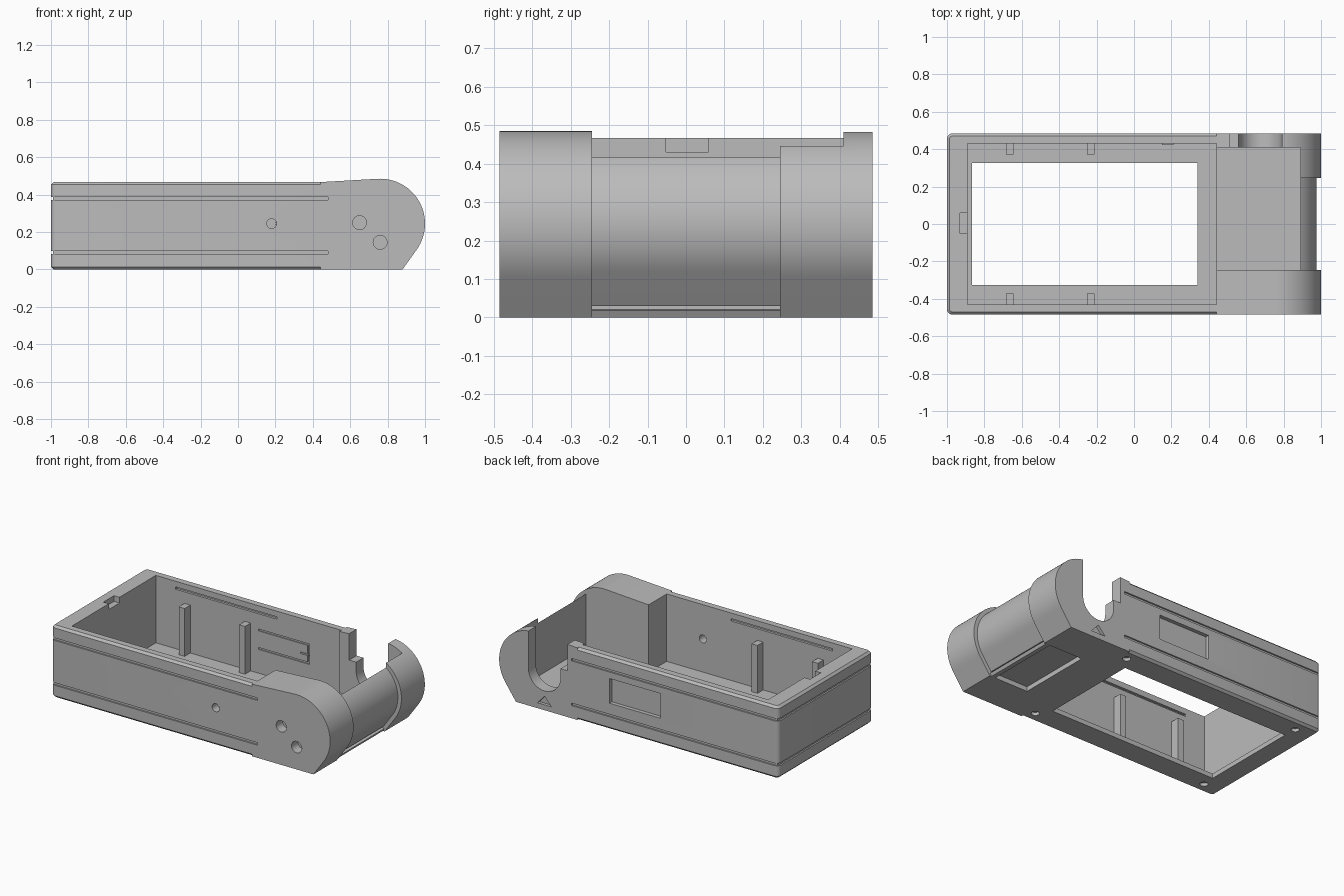
import bpy, bmesh, math
from mathutils import Vector

if "Cube" in bpy.data.objects:
    bpy.data.objects.remove(bpy.data.objects["Cube"])

grey = bpy.data.materials.new("plain_grey")
grey.diffuse_color = (0.5, 0.5, 0.5, 1)
grey.use_nodes = True
grey.node_tree.nodes["Principled BSDF"].inputs["Base Color"].default_value = grey.diffuse_color


def finish(name, bm):
    bmesh.ops.recalc_face_normals(bm, faces=bm.faces)
    me = bpy.data.meshes.new(name)
    bm.to_mesh(me)
    bm.free()
    ob = bpy.data.objects.new(name, me)
    bpy.context.collection.objects.link(ob)
    me.materials.append(grey)
    return ob


def box(name, x0, x1, y0, y1, z0, z1):
    bm = bmesh.new()
    bmesh.ops.create_cube(bm, size=1)
    for v in bm.verts:
        v.co = Vector(((x0, x1)[v.co.x > 0], (y0, y1)[v.co.y > 0], (z0, z1)[v.co.z > 0]))
    return finish(name, bm)


def extrude_y(name, pts, y0, y1):
    """Extrude an (x, z) outline along y."""
    bm = bmesh.new()
    f = bm.faces.new([bm.verts.new((x, y0, z)) for x, z in pts])
    r = bmesh.ops.extrude_face_region(bm, geom=[f])
    for g in r["geom"]:
        if isinstance(g, bmesh.types.BMVert):
            g.co.y = y1
    return finish(name, bm)


def disc(cx, cz, r, n=24):
    return [(cx + r * math.cos(2 * math.pi * i / n), cz + r * math.sin(2 * math.pi * i / n)) for i in range(n)]


def cut(ob, cutters):
    bpy.context.view_layer.objects.active = ob
    for c in cutters:
        m = ob.modifiers.new("cut", 'BOOLEAN')
        m.operation, m.solver, m.object = 'DIFFERENCE', 'EXACT', c
        bpy.ops.object.modifier_apply(modifier=m.name)


def drop(cutters):
    for c in cutters:
        bpy.data.objects.remove(c)


def smooth(ob):
    bpy.ops.object.select_all(action='DESELECT')
    ob.select_set(True)
    bpy.context.view_layer.objects.active = ob
    bpy.ops.object.shade_smooth_by_angle(angle=math.radians(30))


# Open tray with rounded end corners and chamfered rims
tray = box("tray", -1, 0.44, -0.485, 0.485, 0, 0.467)
bm = bmesh.new()
bm.from_mesh(tray.data)
end = [e for e in bm.edges if all(v.co.x < -0.9 for v in e.verts)
       and abs(e.verts[0].co.z - e.verts[1].co.z) > 0.1]
bmesh.ops.bevel(bm, geom=end, offset=0.03, segments=5, affect='EDGES', profile=0.5)
rim = [e for e in bm.edges if abs(e.verts[0].co.z - e.verts[1].co.z) < 1e-4
       and not all(v.co.x > 0.43 for v in e.verts)]
bmesh.ops.bevel(bm, geom=rim, offset=0.014, segments=1, affect='EDGES')
bm.to_mesh(tray.data)
bm.free()

cutters = [
    box("c", -0.89, 0.6, -0.43, 0.43, 0.03, 0.6),            # inner room
    box("c", -0.865, 0.34, -0.325, 0.325, -0.1, 0.1),        # floor opening
    box("c", -0.93, -0.88, -0.052, 0.058, 0.43, 0.6),        # end latch pocket
    box("c", -0.155, 0.21, 0.46, 0.6, 0.17, 0.33),           # side window recess
    extrude_y("c", disc(0.18, 0.245, 0.026), -0.6, -0.4),    # small side hole
]
for s in (-1, 1):                                            # snap slots inside the walls
    cutters.append(box("c", -0.75, -0.02, *sorted((s * 0.42, s * 0.445)), 0.415, 0.43))
for z in (0.19, 0.31):                                       # button slits inside the back wall
    cutters.append(box("c", -0.155, 0.21, 0.42, 0.437, z - 0.006, z + 0.006))
cutters.append(box("c", 0.198, 0.21, 0.42, 0.437, 0.184, 0.316))
for x in (-0.87, 0.40):                                      # screw holes in the base
    for y in (-0.41, 0.41):
        bm = bmesh.new()
        bmesh.ops.create_cone(bm, cap_ends=True, segments=20, radius1=0.024, radius2=0.024, depth=0.04)
        bmesh.ops.translate(bm, verts=bm.verts, vec=(x, y, 0))
        cutters.append(finish("c", bm))

# Long grooves shared by the tray and the rounded heads
grooves = []
for z in (0.38, 0.09):
    for s in (-1, 1):
        grooves.append(box("g", -1.1, 0.48, *sorted((s * 0.475, s * 0.6)), z - 0.008, z + 0.008))
    cutters.append(box("c", -1.1, -0.99, -0.6, 0.6, z - 0.008, z + 0.008))
cut(tray, cutters + grooves)
drop(cutters)
smooth(tray)

# Upright ribs on both long walls
for x in (-0.685, -0.252):
    for s in (-1, 1):
        box("wall_rib", x, x + 0.042, *sorted((s * 0.372, s * 0.431)), 0.029, 0.34)
box("button_tab", 0.15, 0.21, 0.423, 0.431, 0.24, 0.25)

# Rounded head outline: flat base, sloping chin, big arc, gentle top slope
CX, CZ = 0.76, 0.245


def arc(r):
    a0, a1 = math.radians(-35.5), math.radians(93)
    return [(CX + r * math.cos(a0 + (a1 - a0) * i / 32), CZ + r * math.sin(a0 + (a1 - a0) * i / 32)) for i in range(33)]


outer = [(0.44, 0), (0.88, 0)] + arc(0.24) + [(0.44, 0.467)]
inner = [(0.44, 0), (0.6, 0), (0.6, 0.03), (0.871, 0.03)] + arc(0.215) + [(0.44, 0.45)]
front_head = extrude_y("front_head", outer, -0.485, -0.245)
barrel = extrude_y("barrel", inner, -0.245, 0.245)
back_head = extrude_y("back_head", outer, 0.245, 0.485)

# Blind screw holes on the front head
holes = [extrude_y("c", disc(0.65, 0.25, 0.037), -0.6, -0.42),
         extrude_y("c", disc(0.76, 0.145, 0.037), -0.6, -0.42)]
cut(front_head, holes + grooves)

# Open bay through the barrel and back head, with a U notch in the end wall
bay = box("c", 0.3, 0.89, -0.3, 0.41, 0.07, 0.7)
bay_barrel = box("c", 0.3, 0.89, -0.4, 0.4, 0.07, 0.7)
half = [(0.675 + 0.115 * math.cos(math.pi + math.pi * i / 20),
         0.24 + 0.115 * math.sin(math.pi + math.pi * i / 20)) for i in range(21)]
notch = extrude_y("c", half + [(0.79, 0.7), (0.56, 0.7)], 0.35, 0.6)
step = box("c", 0.51, 0.6, 0.35, 0.6, 0.30, 0.7)
mark = extrude_y("c", [(0.625, 0.035), (0.725, 0.035), (0.675, 0.09)], 0.465, 0.6)
cut(barrel, [bay_barrel])
cut(back_head, [bay, notch, step, mark] + grooves)
drop(holes + grooves + [bay, bay_barrel, notch, step, mark])
for ob in (front_head, barrel, back_head):
    smooth(ob)

# Thin lip bridging the underside between the heads
extrude_y("chin_lip", [(0.84, 0), (0.868, 0), (0.878, 0.018), (0.84, 0.022)], -0.245, 0.245)
